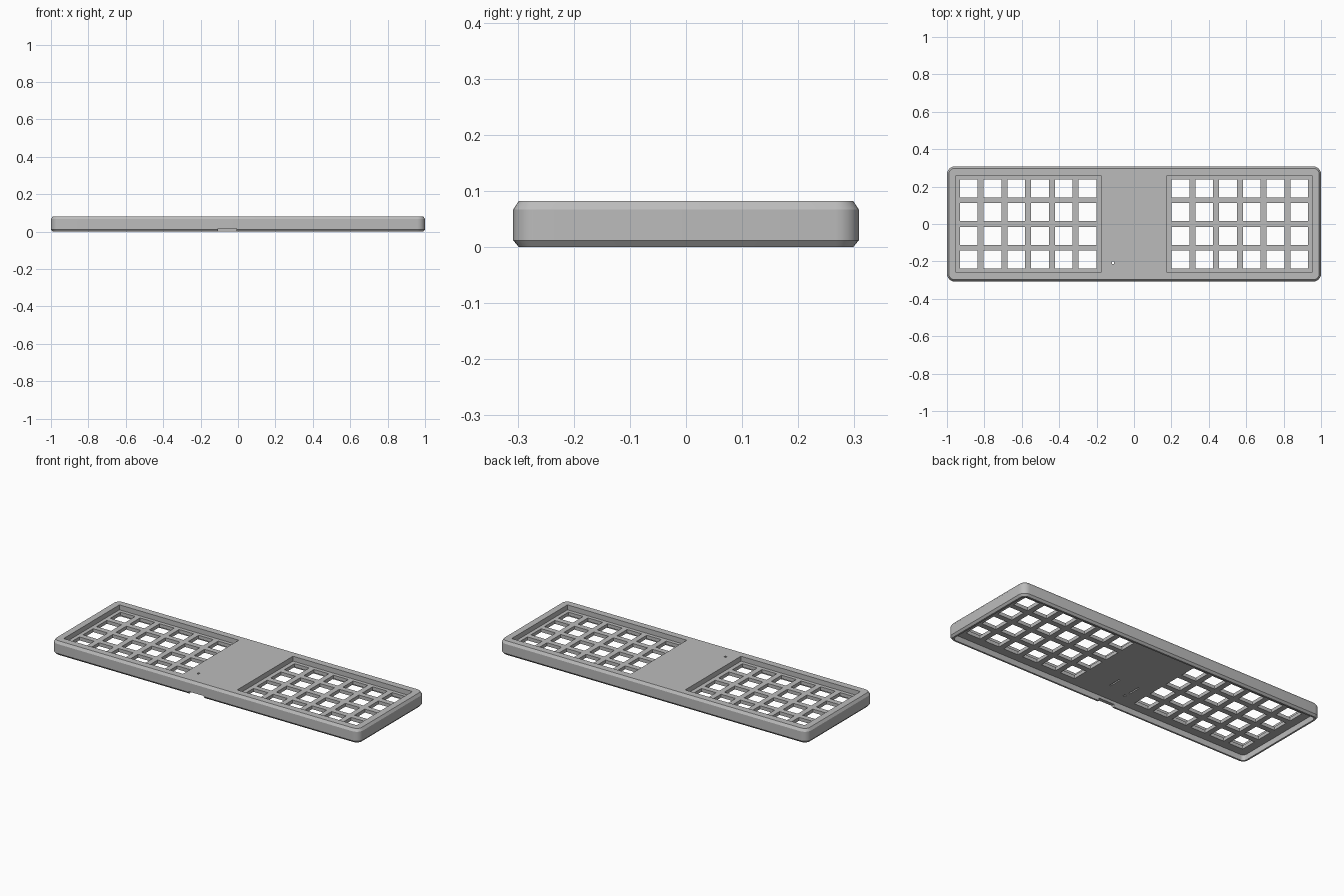
import bpy
import bmesh
from math import cos, sin, pi, radians

default = bpy.data.objects.get("Cube")
if default:
    bpy.data.objects.remove(default, do_unlink=True)

HALF_X, HALF_Y, HEIGHT = 1.0, 0.308, 0.082
CORNER = 0.042
PLATE_LOW, PLATE_TOP = 0.033, 0.053
PITCH, KEY = 0.127, 0.095

grey = bpy.data.materials.new("plain grey")
grey.use_nodes = True
grey.diffuse_color = (0.5, 0.5, 0.5, 1)
grey.node_tree.nodes["Principled BSDF"].inputs["Base Color"].default_value = (0.5, 0.5, 0.5, 1)


def finish(name, bm):
    """Turn a bmesh into a linked object."""
    bmesh.ops.recalc_face_normals(bm, faces=bm.faces)
    mesh = bpy.data.meshes.new(name)
    bm.to_mesh(mesh)
    bm.free()
    mesh.materials.append(grey)
    obj = bpy.data.objects.new(name, mesh)
    bpy.context.collection.objects.link(obj)
    return obj


def rounded_slab(name, layers, segments=6):
    """Loft a rounded rectangle through (inset, z) layers."""
    bm = bmesh.new()
    rings = []
    for inset, z in layers:
        r = CORNER - inset
        ring = []
        for q, (sx, sy) in enumerate([(1, 1), (-1, 1), (-1, -1), (1, -1)]):
            for i in range(segments + 1):
                a = (q + i / segments) * pi / 2
                ring.append(bm.verts.new((sx * (HALF_X - CORNER) + r * cos(a),
                                          sy * (HALF_Y - CORNER) + r * sin(a), z)))
        rings.append(ring)
    for low, high in zip(rings, rings[1:]):
        for i in range(len(low)):
            j = (i + 1) % len(low)
            bm.faces.new((low[i], low[j], high[j], high[i]))
    bm.faces.new(rings[0])
    bm.faces.new(rings[-1])
    return finish(name, bm)


def boxes(name, spans):
    """Separate boxes from (centre x, centre y, size x, size y, z low, z high)."""
    bm = bmesh.new()
    for cx, cy, sx, sy, z0, z1 in spans:
        verts = bmesh.ops.create_cube(bm, size=1)["verts"]
        bmesh.ops.scale(bm, vec=(sx, sy, z1 - z0), verts=verts)
        bmesh.ops.translate(bm, vec=(cx, cy, (z0 + z1) / 2), verts=verts)
    return finish(name, bm)


# Outer shell with chamfered top and bottom edges
case = rounded_slab("keyboard_case", [(0.01, 0), (0, 0.012), (0, 0.067), (0.01, HEIGHT)])

# Hollow underside
cavity = rounded_slab("cavity_cutter", [(0.02, -0.05), (0.02, PLATE_LOW)])

# Recessed key wells and the switch openings through the plate
wells = boxes("well_cutter", [(s * 0.564, 0, 0.776, 0.518, PLATE_TOP, 0.2) for s in (-1, 1)])
keys = boxes("key_cutter", [(s * (0.248 + PITCH * col), PITCH * (row - 1.5), KEY, KEY, 0.01, 0.07)
                            for s in (-1, 1) for col in range(6) for row in range(4)])

# Cable notch in the front wall, reset pinhole, and two board slots underneath
details = boxes("detail_cutter", [(-0.057, -0.3, 0.1, 0.06, -0.02, 0.016),
                                  (-0.112, -0.207, 0.012, 0.012, 0.02, 0.1)]
                + [(x, -0.138, 0.008, 0.075, 0.02, 0.04) for x in (-0.116, 0.013)])

cutters = [cavity, wells, keys, details]
for cutter in cutters:
    cutter.hide_render = True
    mod = case.modifiers.new(cutter.name, 'BOOLEAN')
    mod.operation = 'DIFFERENCE'
    mod.solver = 'EXACT'
    mod.object = cutter

# Bake the cuts and drop the cutters
bpy.context.view_layer.update()
graph = bpy.context.evaluated_depsgraph_get()
baked = bpy.data.meshes.new_from_object(case.evaluated_get(graph))
case.modifiers.clear()
case.data = baked
baked.materials.clear()
baked.materials.append(grey)
for poly in baked.polygons:
    poly.material_index = 0
for cutter in cutters:
    bpy.data.objects.remove(cutter, do_unlink=True)

bpy.ops.object.select_all(action='DESELECT')
case.select_set(True)
bpy.context.view_layer.objects.active = case
bpy.ops.object.shade_smooth_by_angle(angle=radians(28))
